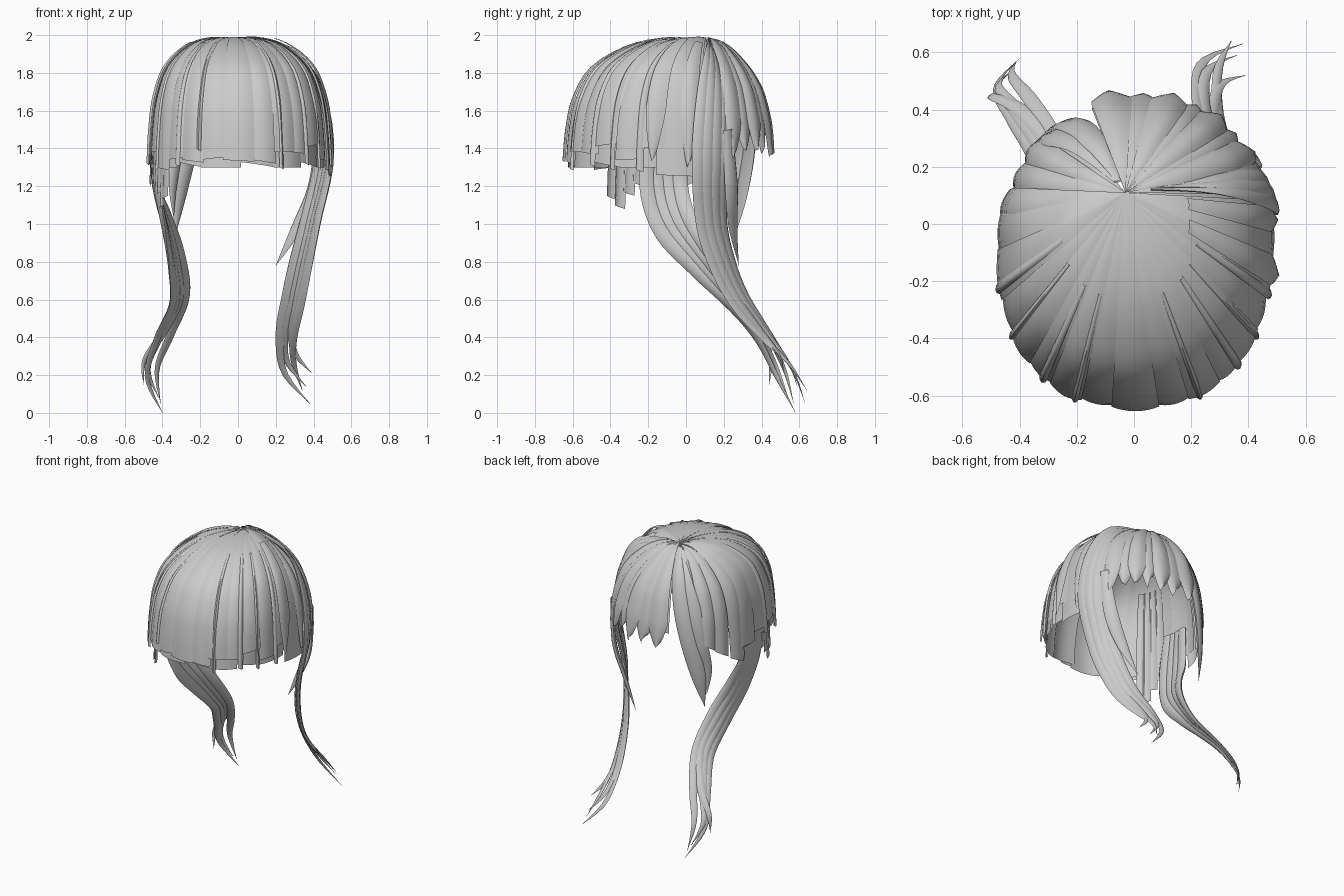
import bpy, bmesh, math, random
from mathutils import Vector

if "Cube" in bpy.data.objects:
    bpy.data.objects.remove(bpy.data.objects["Cube"])

random.seed(4)
hair = bpy.data.materials.new("hair_grey")
hair.diffuse_color = (0.6, 0.6, 0.6, 1)
hair.use_nodes = True
hair.node_tree.nodes["Principled BSDF"].inputs["Base Color"].default_value = hair.diffuse_color

CROWN = Vector((-0.03, 0.11))
# Dome profile: share of the rim distance, height at back and sides, height at front
PROFILE = [(0, 1.98, 1.98), (.27, 1.985, 1.95), (.54, 1.945, 1.86),
           (.8, 1.83, 1.72), (.93, 1.67, 1.58)]


def spline(pts, u):
    """Catmull-Rom point at u in 0..1 along a list of tuples."""
    n = len(pts) - 1
    i = min(int(u * n), n - 1)
    f = u * n - i
    p = [Vector(pts[max(0, min(n, i + k))]) for k in (-1, 0, 1, 2)]
    return 0.5 * (2 * p[1] + (p[2] - p[0]) * f
                  + (2 * p[0] - 5 * p[1] + 4 * p[2] - p[3]) * f ** 2
                  + (3 * p[1] - p[0] - 3 * p[2] + p[3]) * f ** 3)


def dome(deg, u, end_z, lift):
    """Point on the head of hair: direction, way down from the crown, lower end."""
    a = math.radians(deg)
    c, s = math.cos(a), math.sin(a)
    rim = Vector((math.copysign(abs(c) ** .87, c) * .47,
                  math.copysign(abs(s) ** .87, s) * .535 - .1))
    front = max(0, s) ** .7
    pts = [(r, zb + (zf - zb) * front) for r, zb, zf in PROFILE]
    pts += [(.98, (pts[-1][1] + end_z) / 2), (1, end_z)]
    r, z = spline(pts, u)
    p = CROWN + (rim - CROWN) * r
    p += (rim - CROWN).normalized() * lift * min(1, r * 1.5)
    return Vector((p.x, p.y, z + lift * .5 * (1 - r)))


def make(name, grids, closed=False):
    """One smooth object from grids of points (rows of equal length)."""
    bm = bmesh.new()
    for grid in grids:
        rows = [[bm.verts.new(p) for p in row] for row in grid]
        n = len(rows[0])
        for a, b in zip(rows, rows[1:]):
            for j in range(n if closed else n - 1):
                k = (j + 1) % n
                bm.faces.new((a[j], b[j], b[k], a[k]))
    bmesh.ops.remove_doubles(bm, verts=bm.verts, dist=1e-5)
    me = bpy.data.meshes.new(name)
    bm.to_mesh(me)
    bm.free()
    me.materials.append(hair)
    ob = bpy.data.objects.new(name, me)
    bpy.context.collection.objects.link(ob)
    bpy.context.view_layer.objects.active = ob
    ob.select_set(True)
    bpy.ops.object.shade_smooth_by_angle(angle=math.radians(50))
    ob.select_set(False)
    return ob


def panel(a0, a1, z0, z1, lift=0, bump=0, point=0, cols=6, rows=20, start=0):
    """Sheet of hair from crown to rim; point narrows the lower end to a tip."""
    grid = []
    for i in range(rows + 1):
        u = start + (1 - start) * i / rows
        narrow = 1 - point * max(0, (u - .72) / .28) ** 1.6
        row = []
        for j in range(cols + 1):
            v = j / cols
            ang = (a0 + a1) / 2 + (a1 - a0) * (v - .5) * narrow
            row.append(dome(ang, u, z0 + (z1 - z0) * v,
                            lift + bump * math.sin(math.pi * v) * min(1, u * 2)))
        grid.append(row)
    return grid


def strand(path, thick=.35, rows=40, sides=8):
    """Flattened tapering lock; path points are x, y, z, half width."""
    grid = []
    for i in range(rows + 1):
        u = i / rows
        q = spline(path, u)
        d = spline(path, min(1, u + .02)) - spline(path, max(0, u - .02))
        c, w = q.xyz, max(q.w, .0015)
        out = Vector((c.x, c.y + .1, 0)).normalized()
        side = d.xyz.cross(out).normalized()
        nrm = side.cross(d.xyz).normalized()
        grid.append([c + side * w * math.cos(t) + nrm * w * thick * math.sin(t)
                     for t in (math.tau * k / sides for k in range(sides))])
    return grid


def tail(path, offsets, tips):
    """Bundle of strands side by side that fan out towards their own tips."""
    grids, n = [], len(path) - 1
    for off, tip in zip(offsets, tips):
        pts = []
        for i, (x, y, z, w) in enumerate(path):
            fan = max(0, (i / n - .6) / .4) ** 1.6
            out = Vector((x, y + .1, 0)).normalized()
            a, b = path[max(0, i - 1)], path[min(n, i + 1)]
            side = (Vector(b[:3]) - Vector(a[:3])).cross(out).normalized()
            p = Vector((x, y, z)) + side * w * off + out * .012 * (1 - abs(off))
            p += (Vector(tip) - Vector(path[-1][:3])) * fan
            pts.append((p.x, p.y, p.z, w * (.48 - .3 * fan)))
        pts[-1] = (*tip, 0)
        grids.append(strand(pts))
    return grids


# Layers underneath: back and sides in broad sheets, fringe, left sweep
make("under_layer", [panel(-197 + i * 21.3, -174 + i * 21.3, 1.3 + .03 * (i % 2), 1.3,
                           -.014 - .008 * (i % 2), .008, cols=10) for i in range(10)]
     + [panel(14, 106, 1.47, 1.47, -.012, cols=26)])

# Blunt back bob in broad overlapping strips with stepped ends
strips, n = [], 15
step = 209 / n
for i in range(n):
    a = -194 + i * step
    z = random.choice((1.3, 1.32, 1.34, 1.38, 1.41))
    strips.append(panel(a - step * .06, a + step * 1.06, z, z + random.uniform(-.025, .025),
                        (i % 2) * .008, random.uniform(.006, .012), cols=8))
strips.append(panel(-4, 17, 1.26, 1.25, .012, .012))
make("back_bob", strips)

# Narrow blunt ridges lying over the bob
make("bob_ridges", [panel(a, a + w, z, z - .015, .014, .012, cols=4, start=.3)
                    for a, w, z in ((-172, 4, 1.33), (-153, 3, 1.3), (-131, 4, 1.32),
                                    (-114, 3, 1.4), (-66, 3, 1.3), (-45, 4, 1.32),
                                    (-30, 3, 1.3), (-14, 4, 1.29))])

# Longer blunt ends below the left rim
make("left_under_ends", [panel(a, a + 7, z, z + .02, -.03, .008, start=.5)
                         for a, z in ((-162, 1.15), (-156, 1.08), (-150, 1.13), (-168, 1.2))])

# Pointed fringe on the right of the parting
fringe = []
for i in range(8):
    a = 22 + i * 10.2
    fringe.append(panel(a - 3, a + 12, 1.36 + random.uniform(-.02, .07),
                        1.38 + random.uniform(-.02, .07),
                        .006 + (i % 2) * .014, .018, .85, cols=8))
make("fringe", fringe)

# Left side sweep running back to the tail
make("left_sweep", [panel(119 + i * 13, 134 + i * 13, 1.47 - i * .07, 1.41 - i * .07,
                          -.034 + (i % 2) * .01 + i * .006, .016, .15, cols=8)
                    for i in range(4)])

# Pointed flicks at the right side
make("side_flicks", [panel(-9, 0, 1.33, 1.35, .035, .01, .9, start=.25),
                     panel(6, 15, 1.3, 1.34, .03, .012, .8, start=.25)])

# Long lock beside the parting
make("parting_lock", [
    strand([(-.05, .15, 1.965, .015), (-.13, .275, 1.85, .04), (-.2, .335, 1.64, .055),
            (-.26, .335, 1.4, .055), (-.31, .295, 1.15, .045), (-.33, .26, .94, 0)]),
    strand([(-.06, .15, 1.96, .015), (-.18, .265, 1.82, .04), (-.27, .3, 1.62, .05),
            (-.32, .29, 1.4, .045), (-.345, .25, 1.2, .03), (-.34, .25, 1.03, 0)])], True)

# Right tail from the crown, with a short inner wisp
right = [(.05, .12, 1.96, .025), (.28, .14, 1.875, .055), (.415, .14, 1.66, .08),
         (.455, .13, 1.35, .09), (.385, .135, 1.02, .08), (.335, .19, .8, .075),
         (.295, .28, .6, .07), (.262, .42, .4, .065), (.28, .55, .22, .055),
         (.38, .63, .05, 0)]
make("right_tail", tail(right, (-.75, -.25, .25, .75),
                        [(.38, .63, .05), (.36, .59, .14), (.39, .52, .21), (.34, .64, .12)])
     + [strand([(.43, .22, 1.5, .03), (.4, .24, 1.2, .045), (.31, .25, .98, .035),
                (.2, .28, .78, 0)])], True)

# Left tail from beneath the bob
left = [(-.43, -.1, 1.5, .09), (-.43, -.12, 1.22, .105), (-.375, -.06, 1.0, .1),
        (-.325, .085, .8, .08), (-.31, .25, .6, .065), (-.39, .40, .4, .06),
        (-.45, .50, .2, .05), (-.40, .58, 0, 0)]
make("left_tail", tail(left, (-.75, -.25, .25, .75),
                       [(-.40, .58, 0), (-.42, .54, .08), (-.50, .44, .15), (-.41, .57, .05)]),
     True)
